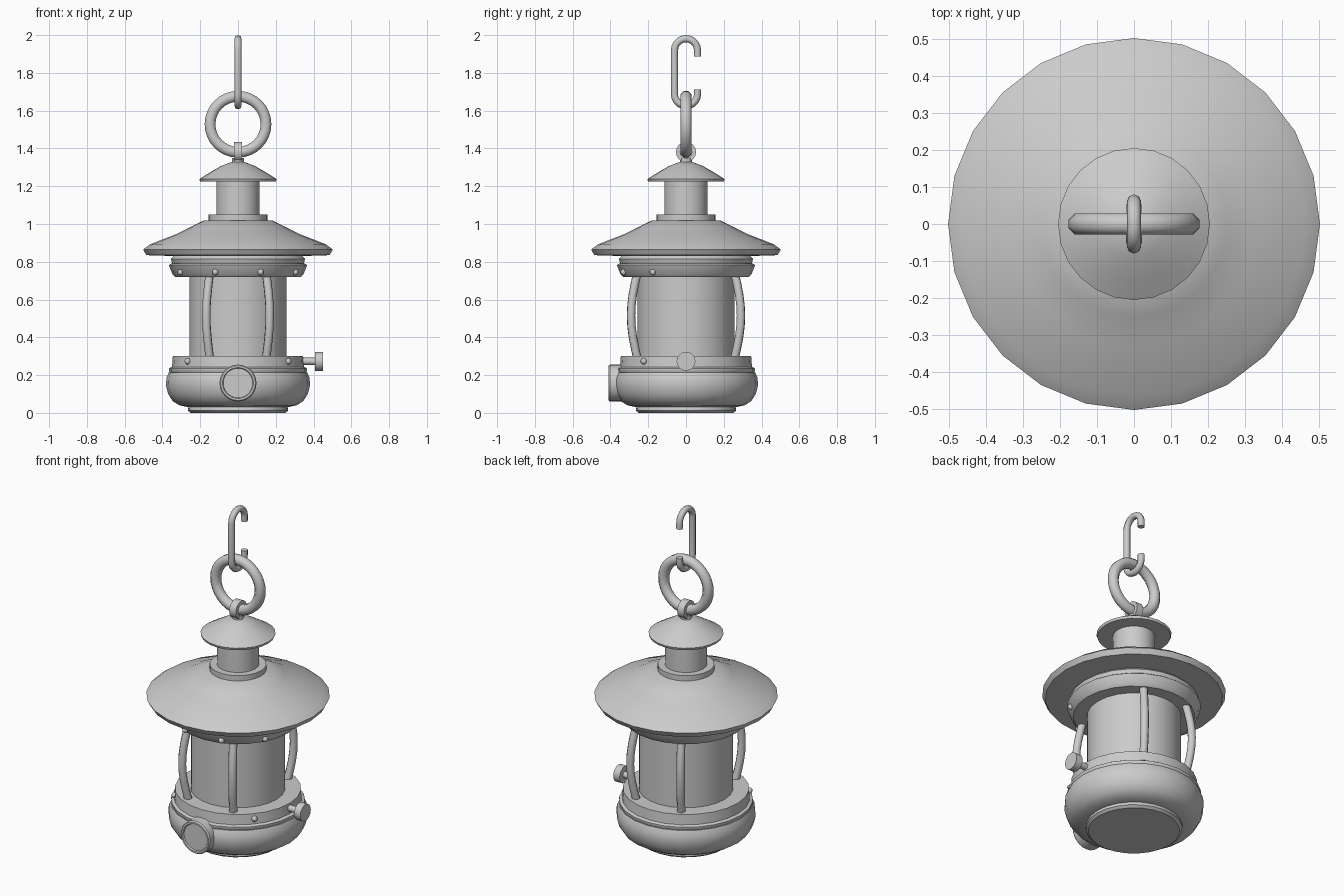
import bpy, bmesh, math
from mathutils import Matrix, Vector

cube = bpy.data.objects.get("Cube")
if cube:
    bpy.data.objects.remove(cube, do_unlink=True)

# One grey metal for the whole lantern
GREY = (0.6, 0.6, 0.6, 1)
metal = bpy.data.materials.new("grey metal")
metal.use_nodes = True
metal.diffuse_color = GREY
metal.node_tree.nodes["Principled BSDF"].inputs["Base Color"].default_value = GREY


def finish(obj, angle=35):
    """Give the object its material and smooth it with sharp edges kept."""
    obj.data.materials.clear()
    obj.data.materials.append(metal)
    bpy.ops.object.select_all(action="DESELECT")
    obj.select_set(True)
    bpy.context.view_layer.objects.active = obj
    bpy.ops.object.shade_smooth_by_angle(angle=math.radians(angle))
    return obj


def from_bmesh(name, bm, matrix=Matrix(), angle=35):
    bmesh.ops.recalc_face_normals(bm, faces=bm.faces)
    mesh = bpy.data.meshes.new(name)
    bm.to_mesh(mesh)
    bm.free()
    obj = bpy.data.objects.new(name, mesh)
    bpy.context.collection.objects.link(obj)
    obj.matrix_world = matrix
    return finish(obj, angle)


def lathe(name, profile, sides=24, matrix=Matrix(), closed=False, angle=35):
    """Spin (radius, height) points round z; open profiles get end caps."""
    bm = bmesh.new()
    rings = []
    for r, z in profile:
        rings.append([bm.verts.new((r * math.cos(2 * math.pi * i / sides),
                                    r * math.sin(2 * math.pi * i / sides), z))
                      for i in range(sides)])
    pairs = list(zip(rings, rings[1:]))
    if closed:
        pairs.append((rings[-1], rings[0]))
    else:
        bm.faces.new(rings[0])
        bm.faces.new(rings[-1])
    for a, b in pairs:
        for i in range(sides):
            j = (i + 1) % sides
            bm.faces.new((a[i], a[j], b[j], b[i]))
    return from_bmesh(name, bm, matrix, angle)


def tube(name, points, radius):
    """Round wire along a path, with closed ends."""
    curve = bpy.data.curves.new(name, "CURVE")
    curve.dimensions = "3D"
    curve.bevel_depth = radius
    curve.bevel_resolution = 2
    curve.use_fill_caps = True
    spline = curve.splines.new("POLY")
    spline.points.add(len(points) - 1)
    for p, co in zip(spline.points, points):
        p.co = (*co, 1)
    obj = bpy.data.objects.new(name, curve)
    bpy.context.collection.objects.link(obj)
    bpy.ops.object.select_all(action="DESELECT")
    obj.select_set(True)
    bpy.context.view_layer.objects.active = obj
    bpy.ops.object.convert(target="MESH")
    return finish(bpy.context.object, 50)


def polar(radius, degrees, z):
    a = math.radians(degrees)
    return Vector((radius * math.cos(a), radius * math.sin(a), z))


def turned(x, y, z, axis, degrees):
    return Matrix.Translation((x, y, z)) @ Matrix.Rotation(math.radians(degrees), 4, axis)


# Base: foot, fuel tank, seam and collar
lathe("foot", [(0.25, 0), (0.265, 0.012), (0.265, 0.025), (0.255, 0.04)])
lathe("fuel_tank", [(0.26, 0.03), (0.31, 0.04), (0.345, 0.062), (0.37, 0.1),
                    (0.381, 0.145), (0.379, 0.185), (0.366, 0.215)])
lathe("tank_seam", [(0.358, 0.21), (0.366, 0.222), (0.366, 0.235), (0.355, 0.242)])
lathe("base_collar", [(0.35, 0.235), (0.345, 0.302)])

# Body: chimney glass and upper band
lathe("glass", [(0.258, 0.29), (0.258, 0.75)])
lathe("upper_band", [(0.332, 0.72), (0.347, 0.735), (0.366, 0.782), (0.355, 0.79)])
lathe("band_seat", [(0.345, 0.78), (0.355, 0.815), (0.33, 0.84)])

# Roof, chimney and cap
lathe("roof", [(0.33, 0.83), (0.485, 0.835), (0.502, 0.865), (0.465, 0.893),
               (0.33, 0.945), (0.25, 0.985), (0.185, 1.018)])
lathe("chimney_collar", [(0.155, 1.01), (0.155, 1.05)])
lathe("chimney", [(0.115, 1.04), (0.115, 1.24)])
lathe("chimney_cap", [(0.2, 1.224), (0.205, 1.238), (0.15, 1.272),
                      (0.09, 1.307), (0.035, 1.328)])
lathe("finial_post", [(0.033, 1.32), (0.033, 1.35)], 12)

# Carrying ring and the eyelet that holds it
lathe("eyelet", [(0.031, -0.022), (0.053, -0.022), (0.053, 0.022), (0.031, 0.022)],
      16, turned(0, 0, 1.381, "Y", 90), closed=True)
ring_section = [(0.148 + 0.031 * math.cos(math.pi * (k + 0.5) / 4),
                 0.031 * math.sin(math.pi * (k + 0.5) / 4)) for k in range(8)]
lathe("carrying_ring", ring_section, 32, turned(0, 0, 1.528, "X", 90),
      closed=True, angle=50)

# Hanging hook: long side at the front, open at the back
hook = [(0, 0.061, 1.888)]
hook += [(0, 0.061 * math.cos(math.pi * k / 10), 1.92 + 0.061 * math.sin(math.pi * k / 10))
         for k in range(11)]
hook += [(0, -0.061 * math.cos(math.pi * k / 10), 1.687 - 0.061 * math.sin(math.pi * k / 10))
         for k in range(11)]
hook.append((0, 0.061, 1.713))
tube("hook", hook, 0.019)

# Bowed guard rods
for n, angle in enumerate((-120, -60, 60, 120), 1):
    path = [polar(0.298 + 0.038 * math.sin(math.pi * k / 8), angle, 0.29 + 0.45 * k / 8)
            for k in range(9)]
    tube(f"guard_rod_{n}", path, 0.023)

# Rivets on the front of both bands
rivets = [(0.348, a, 0.273) for a in (-140, -40)]
rivets += [(0.351, a, 0.745) for a in (-150, -110, -70, -30)]
for n, (radius, angle, z) in enumerate(rivets, 1):
    bm = bmesh.new()
    bmesh.ops.create_uvsphere(bm, u_segments=10, v_segments=6, radius=0.017)
    from_bmesh(f"rivet_{n}", bm, Matrix.Translation(polar(radius, angle, z)), 60)

# Filler cap on the front of the tank, with a sunken face
lathe("filler_cap", [(0.098, -0.08), (0.098, 0.042), (0.092, 0.05),
                     (0.082, 0.05), (0.078, 0.042)],
      24, turned(0, -0.36, 0.158, "X", 90))

# Wick knob on the left side
lathe("wick_knob", [(0.019, 0), (0.019, 0.08), (0.05, 0.08), (0.05, 0.122)],
      16, turned(0.328, 0, 0.273, "Y", 90))
